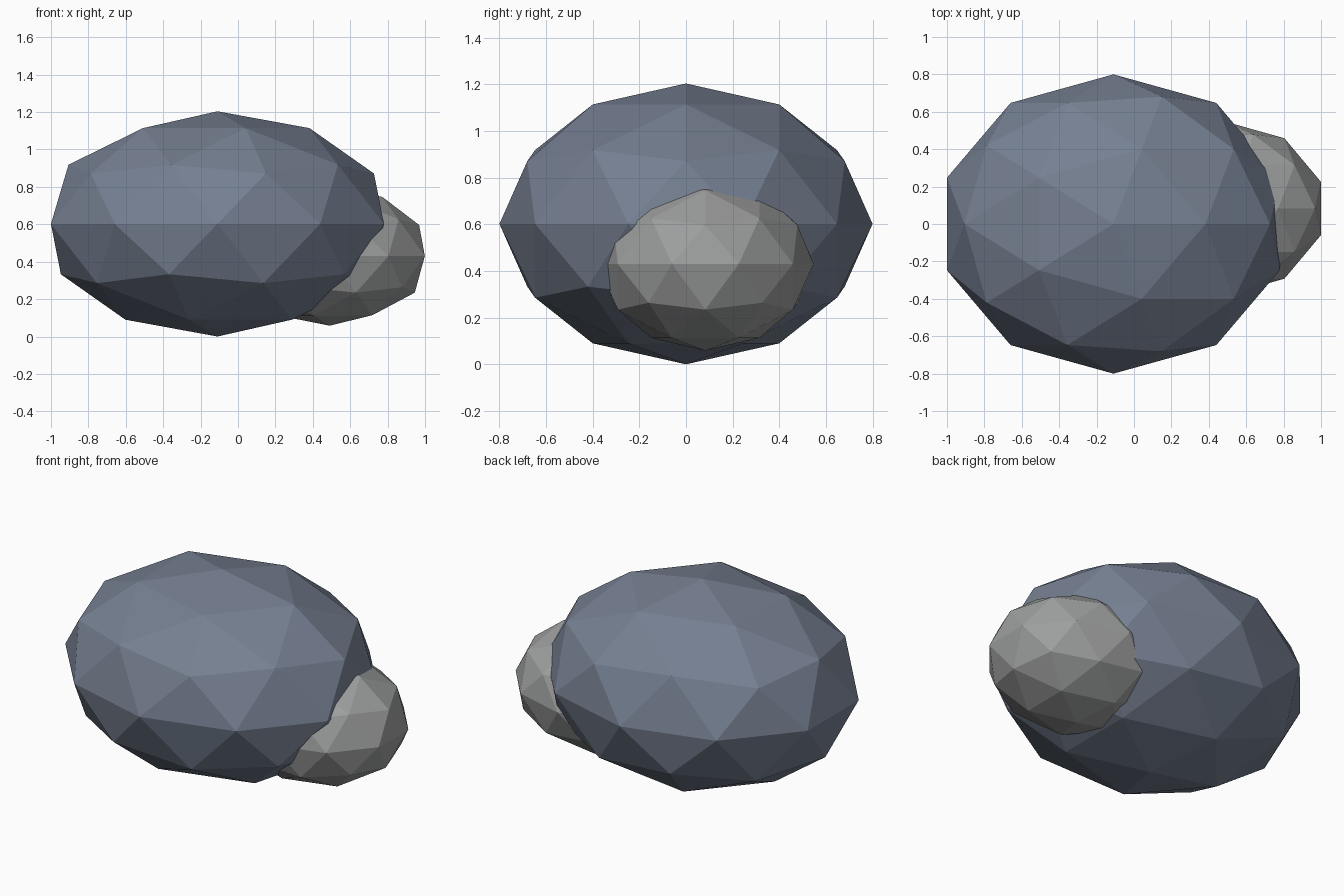
import bpy

cube = bpy.data.objects.get("Cube")
if cube:
    bpy.data.objects.remove(cube, do_unlink=True)


def make_material(name, colour):
    mat = bpy.data.materials.new(name)
    mat.use_nodes = True
    mat.diffuse_color = (*colour, 1)
    bsdf = mat.node_tree.nodes["Principled BSDF"]
    bsdf.inputs["Base Color"].default_value = (*colour, 1)
    bsdf.inputs["Roughness"].default_value = 0.9
    return mat


def make_rock(name, centre, radii, mat):
    """Faceted, squashed ball with flat faces."""
    bpy.ops.mesh.primitive_ico_sphere_add(subdivisions=2, radius=1, location=centre)
    rock = bpy.context.object
    rock.name = name
    rock.scale = radii
    bpy.ops.object.transform_apply(location=False, rotation=False, scale=True)
    bpy.ops.object.shade_flat()
    rock.data.materials.append(mat)
    return rock


blue_grey = make_material("blue grey stone", (0.18, 0.215, 0.285))
pale_grey = make_material("pale grey stone", (0.34, 0.345, 0.345))

# Main boulder, with a smaller stone sunk into its side
make_rock("large_boulder", (-0.11, 0, 0.602), (0.936, 0.8, 0.602), blue_grey)
make_rock("small_stone", (0.49, 0.083, 0.43), (0.535, 0.464, 0.372), pale_grey)
